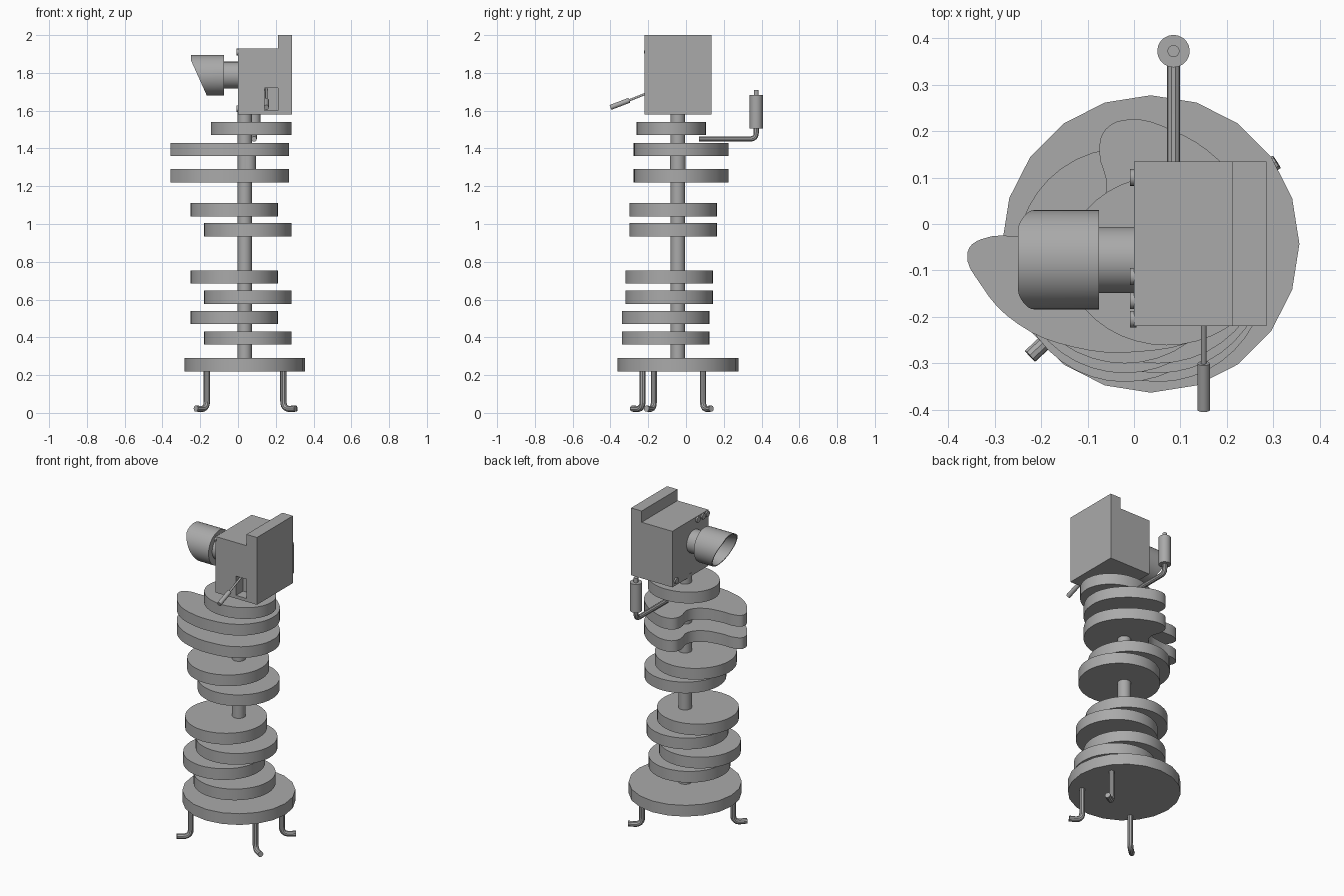
import bpy, bmesh, math
from mathutils import Vector

cube = bpy.data.objects.get("Cube")
if cube:
    bpy.data.objects.remove(cube, do_unlink=True)

GREY = (0.4, 0.4, 0.4, 1)
mat = bpy.data.materials.new("plain_grey")
mat.use_nodes = True
mat.diffuse_color = GREY
mat.node_tree.nodes["Principled BSDF"].inputs["Base Color"].default_value = GREY


def finish(ob, smooth=True):
    """Select, colour and shade an object."""
    bpy.ops.object.select_all(action='DESELECT')
    ob.select_set(True)
    bpy.context.view_layer.objects.active = ob
    if ob.type == 'CURVE':
        bpy.ops.object.convert(target='MESH')
        ob = bpy.context.object
    ob.data.materials.clear()
    ob.data.materials.append(mat)
    if smooth:
        bpy.ops.object.shade_smooth_by_angle(angle=math.radians(35))
    return ob


def add_mesh(name, bm):
    bmesh.ops.recalc_face_normals(bm, faces=bm.faces)
    me = bpy.data.meshes.new(name)
    bm.to_mesh(me)
    bm.free()
    ob = bpy.data.objects.new(name, me)
    bpy.context.collection.objects.link(ob)
    return ob


def rod(name, a, b, r, sides=20):
    """Straight capped cylinder from a to b."""
    a, b = Vector(a), Vector(b)
    axis = b - a
    bm = bmesh.new()
    bmesh.ops.create_cone(bm, cap_ends=True, segments=sides, radius1=r, radius2=r, depth=axis.length)
    bm.transform(axis.to_track_quat('Z', 'Y').to_matrix().to_4x4())
    bmesh.ops.translate(bm, verts=bm.verts, vec=(a + b) / 2)
    return finish(add_mesh(name, bm))


def disc(name, x, y, z, rx, ry=None, sides=40):
    ob = rod(name, (0, 0, z), (0, 0, z + THICK), rx, sides)
    for v in ob.data.vertices:
        v.co.y *= (ry or rx) / rx
        v.co.x += x
        v.co.y += y
    return ob


def bent_tube(name, start, corner, end, bend, r):
    """Tube with one rounded bend at the corner."""
    start, corner, end = Vector(start), Vector(corner), Vector(end)
    p = corner + (start - corner).normalized() * bend
    q = corner + (end - corner).normalized() * bend
    pts = [start]
    for i in range(7):
        t = i / 6
        pts.append(p * (1 - t) ** 2 + corner * 2 * t * (1 - t) + q * t * t)
    pts.append(end)
    cu = bpy.data.curves.new(name, 'CURVE')
    cu.dimensions = '3D'
    cu.bevel_depth = r
    cu.bevel_resolution = 3
    cu.use_fill_caps = True
    sp = cu.splines.new('POLY')
    sp.points.add(len(pts) - 1)
    for s, co in zip(sp.points, pts):
        s.co = (*co, 1)
    ob = bpy.data.objects.new(name, cu)
    bpy.context.collection.objects.link(ob)
    return finish(ob)


def prism(name, profile, y0, y1):
    """Extrude an x-z profile along y."""
    bm = bmesh.new()
    face = bm.faces.new([bm.verts.new((x, y0, z)) for x, z in profile])
    out = bmesh.ops.extrude_face_region(bm, geom=[face])
    bmesh.ops.translate(bm, vec=(0, y1 - y0, 0),
                        verts=[g for g in out['geom'] if isinstance(g, bmesh.types.BMVert)])
    return add_mesh(name, bm)


THICK = 0.07
CX, CY = 0.036, -0.043

# Base disc, shaft and spacer
disc("base_disc", CX, CY, 0.22, 0.32, sides=20)
rod("shaft", (CX, CY, 0.25), (CX, CY, 1.6), 0.038)
rod("shaft_spacer", (0.055, CY, 1.28), (0.055, CY, 1.37), 0.041)

# Offset round discs, alternating left and right
for i, (y, z) in enumerate([(-0.108, 0.362), (-0.108, 0.47), (-0.089, 0.577),
                            (-0.089, 0.684), (-0.068, 0.935), (-0.068, 1.04)]):
    disc(f"round_disc_{i + 1}", -0.02 if i % 2 else 0.052, y, z, 0.232)
disc("top_oval_disc", 0.07, -0.078, 1.47, 0.214, 0.183)

# Two notched cam plates
CAM = [(-0.075, 0.16), (-0.06, 0.205), (-0.01, 0.225), (0.08, 0.203), (0.18, 0.14), (0.25, 0.05),
       (0.27, -0.04), (0.24, -0.15), (0.15, -0.24), (0.01, -0.275), (-0.13, -0.265), (-0.25, -0.215),
       (-0.33, -0.13), (-0.358, -0.06), (-0.33, -0.033), (-0.22, -0.025), (-0.11, 0.005), (-0.06, 0.07)]
for i, z in enumerate((1.22, 1.36)):
    cu = bpy.data.curves.new("cam", 'CURVE')
    cu.dimensions = '2D'
    cu.fill_mode = 'BOTH'
    cu.extrude = THICK / 2
    cu.resolution_u = 4
    sp = cu.splines.new('BEZIER')
    sp.bezier_points.add(len(CAM) - 1)
    for bp, (x, y) in zip(sp.bezier_points, CAM):
        bp.co = (x, y, 0)
        bp.handle_left_type = bp.handle_right_type = 'AUTO'
    sp.use_cyclic_u = True
    ob = bpy.data.objects.new(f"cam_plate_{i + 1}", cu)
    bpy.context.collection.objects.link(ob)
    ob.location.z = z + THICK / 2
    finish(ob)

# Three bent legs with feet turned outward
for i, (x, y, reach) in enumerate([(-0.165, -0.23, 0.08), (0.24, 0.09, 0.08), (0.24, -0.17, 0.075)]):
    out = Vector((x - CX, y - CY, 0)).normalized()
    foot = Vector((x, y, 0.018))
    bent_tube(f"leg_{i + 1}", (x, y, 0.24), foot, foot + out * reach + Vector((0, 0, 0.005)), 0.045, 0.0165)

# Rear crank with upright grip
HX, HY = 0.085, 0.372
bent_tube("crank_arm", (HX, 0.07, 1.45), (HX, HY, 1.45), (HX, HY, 1.52), 0.035, 0.0145)
rod("crank_grip", (HX, HY, 1.505), (HX, HY, 1.682), 0.035)
rod("crank_tip", (HX, HY, 1.68), (HX, HY, 1.71), 0.013, 16)

# Head box with raised side slab and a front slot
head = prism("head_box", [(0, 1.58), (0.285, 1.58), (0.285, 2.0), (0.212, 2.0),
                          (0.212, 1.93), (0, 1.93)], -0.22, 0.135)
cutter = prism("slot_cutter", [(0.14, 1.6), (0.212, 1.6), (0.212, 1.72), (0.14, 1.72)], -0.3, -0.15)
cutter.hide_render = True
mod = head.modifiers.new("slot", 'BOOLEAN')
mod.operation = 'DIFFERENCE'
mod.solver = 'EXACT'
mod.object = cutter
finish(head, smooth=False)
bpy.ops.object.modifier_apply(modifier=mod.name)
bpy.data.objects.remove(cutter, do_unlink=True)

# Front lever
bend = (0.15, -0.30, 1.655)
rod("lever_rod", (0.15, -0.15, 1.715), bend, 0.006, 12)
rod("lever_grip", bend, (0.15, -0.4, 1.617), 0.0135, 16)

# Lens barrel and slanted hollow hood
LY, LZ = -0.077, 1.788
rod("lens_barrel", (0.01, LY, LZ), (-0.09, LY, LZ), 0.071, 32)
bm = bmesh.new()
SIDES = 40
rings = []
for x, r in [(-0.075, 0), (-0.075, 0.107), (None, 0.107), (None, 0.1), (-0.095, 0.075), (-0.095, 0)]:
    ring = []
    for k in range(SIDES):
        a = math.tau * k / SIDES
        z = LZ + r * math.sin(a)
        rim = max(-0.25, -0.165 - (z - 1.68) * 0.45)
        ring.append(bm.verts.new((rim if x is None else x, LY + r * math.cos(a), z)))
    rings.append(ring)
for lo, hi in zip(rings, rings[1:]):
    for k in range(SIDES):
        n = (k + 1) % SIDES
        bm.faces.new((lo[k], lo[n], hi[n], hi[k]))
bmesh.ops.remove_doubles(bm, verts=bm.verts, dist=1e-5)
finish(add_mesh("lens_hood", bm))

# Small bolts on the lens face
for i, (y, z) in enumerate([(-0.113, 1.91), (-0.165, 1.91), (-0.205, 1.91), (0.1, 1.61)]):
    rod(f"bolt_{i + 1}", (0.005, y, z), (-0.009, y, z), 0.018, 16)
